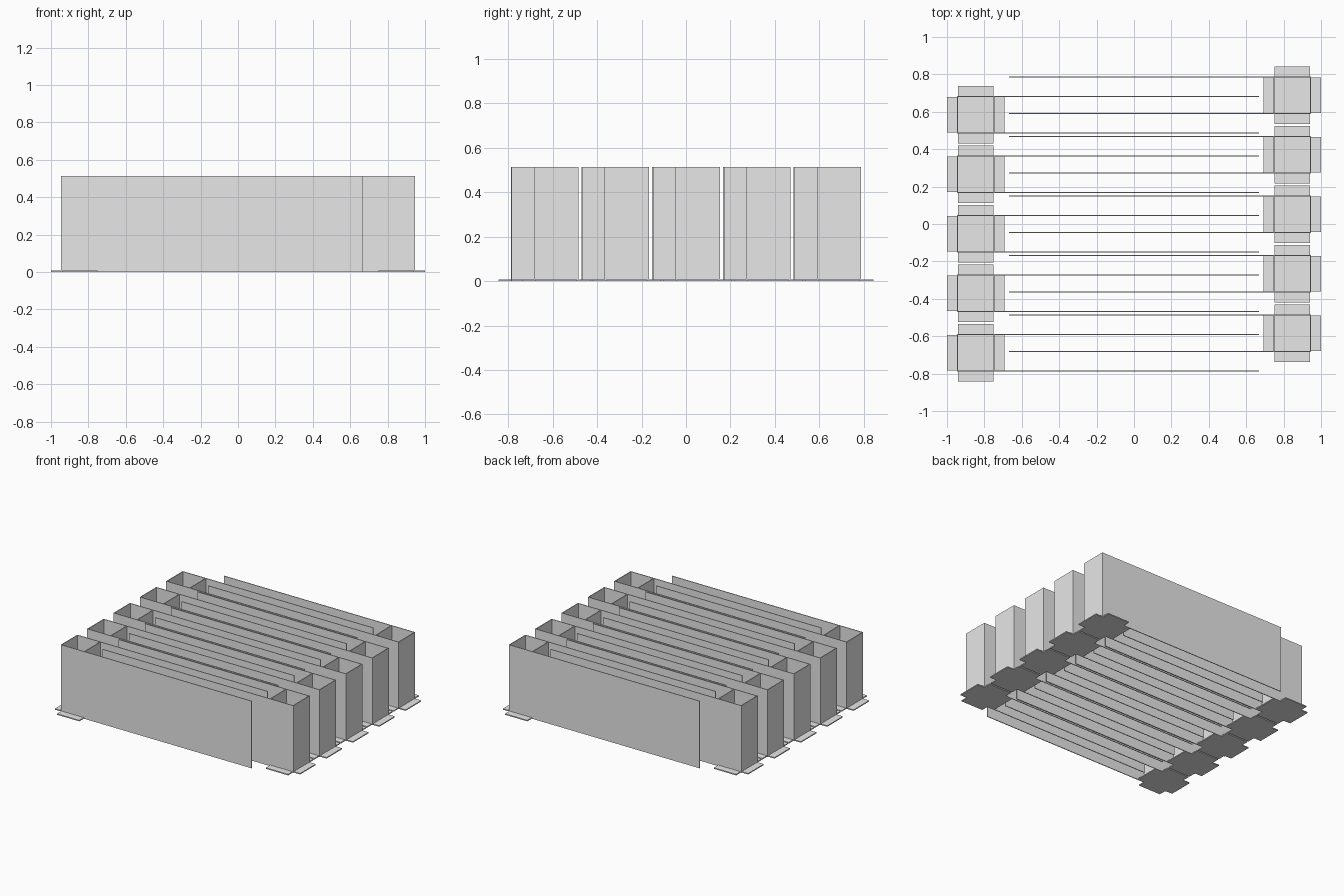
import bpy
import bmesh
from mathutils import Matrix, Vector

cube = bpy.data.objects.get("Cube")
if cube:
    bpy.data.objects.remove(cube)

# Single plain grey finish
grey = bpy.data.materials.new("light grey")
grey.use_nodes = True
colour = (0.8, 0.8, 0.8, 1)
grey.diffuse_color = colour
grey.node_tree.nodes["Principled BSDF"].inputs["Base Color"].default_value = colour

ROWS = 5
PITCH = 0.318        # spacing between neighbouring units
STAGGER = 0.052      # the two sides are offset in opposite directions
POST_X = 0.846       # centre of each square post
HALF = 0.1           # half the post width
FOOT = 0.154         # half the span of the foot cross
TAB = 0.094          # half the width of each foot tab
WALL = 0.006
PLATE = 0.008
HEIGHT = 0.513
REACH = 0.667        # where the long panels stop on the far side


def add_box(bm, low, high):
    low, high = Vector(low), Vector(high)
    matrix = Matrix.Translation((low + high) / 2) @ Matrix.Diagonal((*(high - low), 1))
    bmesh.ops.create_cube(bm, size=1, matrix=matrix)


def make_part(name, boxes, location, turned):
    bm = bmesh.new()
    for low, high in boxes:
        add_box(bm, low, high)
    mesh = bpy.data.meshes.new(name)
    bm.to_mesh(mesh)
    bm.free()
    mesh.materials.append(grey)
    obj = bpy.data.objects.new(name, mesh)
    bpy.context.collection.objects.link(obj)
    obj.location = location
    obj.rotation_euler.z = 3.14159265 if turned else 0
    return obj


# Parts of one unit, post centred on the origin, panels running along +x
inner = HALF - WALL
length = POST_X + REACH
panels = [((-HALF, y - WALL / 2, 0), (length, y + WALL / 2, HEIGHT))
          for y in (WALL / 2 - HALF, HALF - WALL / 2)]
end_walls = [((x - WALL / 2, -inner, 0), (x + WALL / 2, inner, HEIGHT))
             for x in (WALL / 2 - HALF, HALF - WALL / 2)]
floor = [((-inner, -inner, 0), (inner, inner, PLATE))]
tabs = []
for side in (-1, 1):
    near, far = sorted((side * HALF, side * FOOT))
    tabs.append(((near, -TAB, 0), (far, TAB, PLATE)))
    tabs.append(((-TAB, near, 0), (TAB, far, PLATE)))

# Two facing rows of interleaved units
for side, label in ((-1, "right"), (1, "left")):
    for row in range(ROWS):
        spot = (side * POST_X, side * STAGGER + (row - (ROWS - 1) / 2) * PITCH, 0)
        for part, boxes in (("long_panels", panels), ("post_end_walls", end_walls),
                            ("post_floor", floor), ("foot_tabs", tabs)):
            make_part(f"{label}_{part}_{row + 1}", boxes, spot, side > 0)
